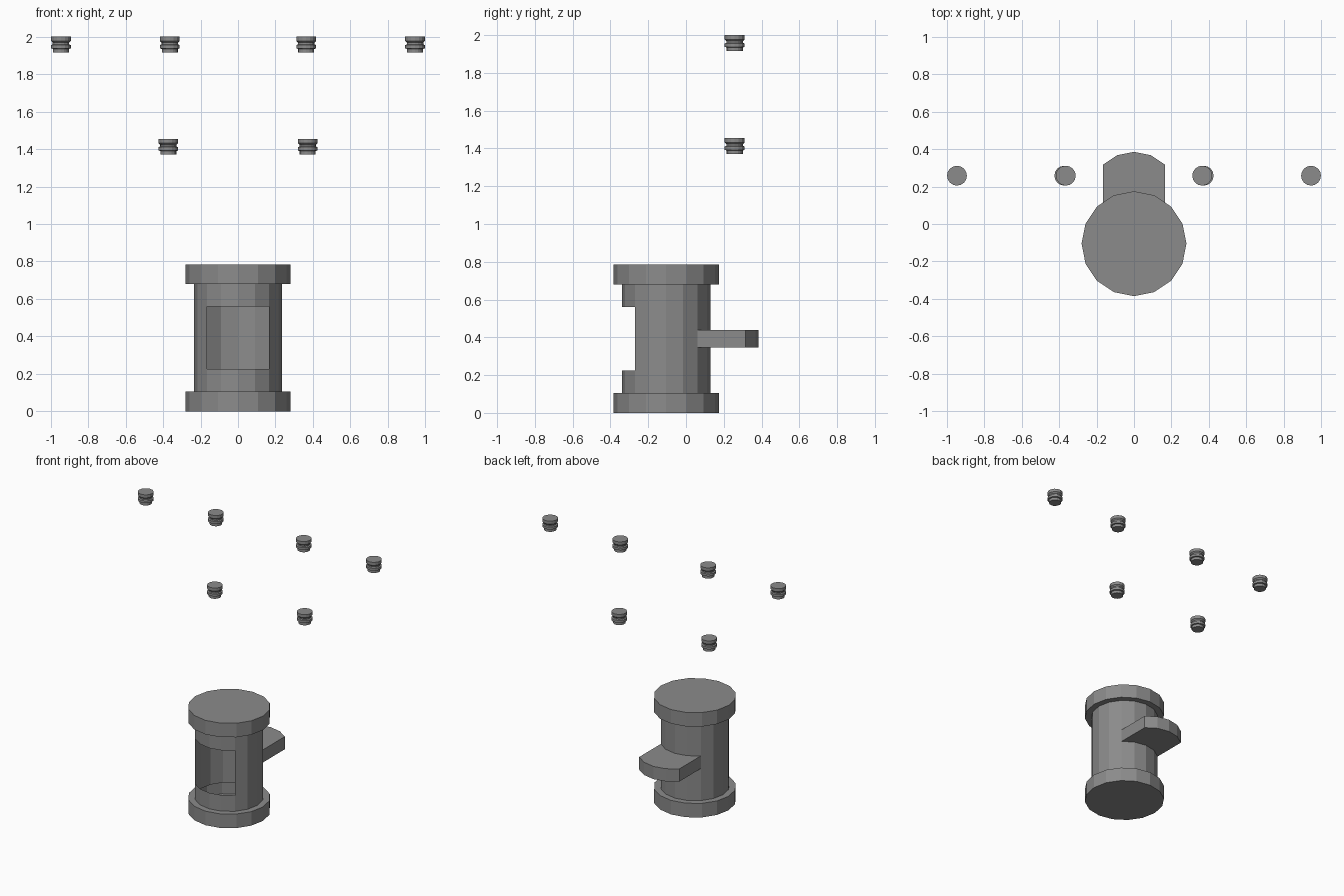
import bpy, bmesh, math

if "Cube" in bpy.data.objects:
    bpy.data.objects.remove(bpy.data.objects["Cube"])

grey = bpy.data.materials.new("mid_grey")
grey.diffuse_color = (0.26, 0.26, 0.26, 1)
grey.use_nodes = True
grey.node_tree.nodes["Principled BSDF"].inputs["Base Color"].default_value = grey.diffuse_color


def lathe(name, profile, centre, sides=16):
    """Spin (radius, z) pairs into a closed flat-shaded shell; returns object and bmesh."""
    bm = bmesh.new()
    rings = []
    for r, z in profile:
        rings.append([bm.verts.new((r * math.cos(2 * math.pi * i / sides),
                                    r * math.sin(2 * math.pi * i / sides), z))
                      for i in range(sides)])
    for a, b in zip(rings, rings[1:]):
        for i in range(sides):
            j = (i + 1) % sides
            bm.faces.new((a[i], a[j], b[j], b[i]))
    bm.faces.new(list(reversed(rings[0])))
    bm.faces.new(rings[-1])
    mesh = bpy.data.meshes.new(name)
    mesh.materials.append(grey)
    obj = bpy.data.objects.new(name, mesh)
    obj.location = centre
    bpy.context.collection.objects.link(obj)
    return obj, bm


# Hollow drum with a rim at each end
R, B = 0.28, 0.235
drum, bm = lathe("hollow_drum", [(R, 0), (R, 0.105), (B, 0.105), (B, 0.225), (B, 0.345),
                                 (B, 0.44), (B, 0.56), (B, 0.68), (R, 0.68), (R, 0.785)],
                 (0, -0.105, 0))
bm.normal_update()


def wall(side, low, high):
    """Drum wall faces on the front (-1) or back (+1) quarter between two heights."""
    found = []
    for f in bm.faces:
        c = f.calc_center_median()
        if abs(f.normal.z) < 0.1 and c.y * side > abs(c.x) and low < c.z < high:
            found.append(f)
    return found


# Shelf pulled out of the back wall
out = bmesh.ops.extrude_face_region(bm, geom=wall(1, 0.345, 0.44))
moved = [g for g in out["geom"] if isinstance(g, bmesh.types.BMVert)]
bmesh.ops.translate(bm, verts=moved, vec=(0, 0.255, 0))

# Window opening in the front wall
bmesh.ops.delete(bm, geom=wall(-1, 0.225, 0.56), context='FACES')
bm.to_mesh(drum.data)
bm.free()

# Six small floating knobs
knob_profile = [(0.043, 0), (0.043, 0.02), (0.053, 0.022), (0.053, 0.04), (0.044, 0.044),
                (0.044, 0.053), (0.053, 0.062), (0.053, 0.085)]
spots = [(0.945, 1.915), (0.364, 1.915), (0.372, 1.37)]
for n, (x, z) in enumerate(spots):
    for side, label in ((-1, "left"), (1, "right")):
        knob, bm = lathe(f"knob_{label}_{n + 1}", knob_profile, (side * x, 0.258, z))
        bm.to_mesh(knob.data)
        bm.free()
